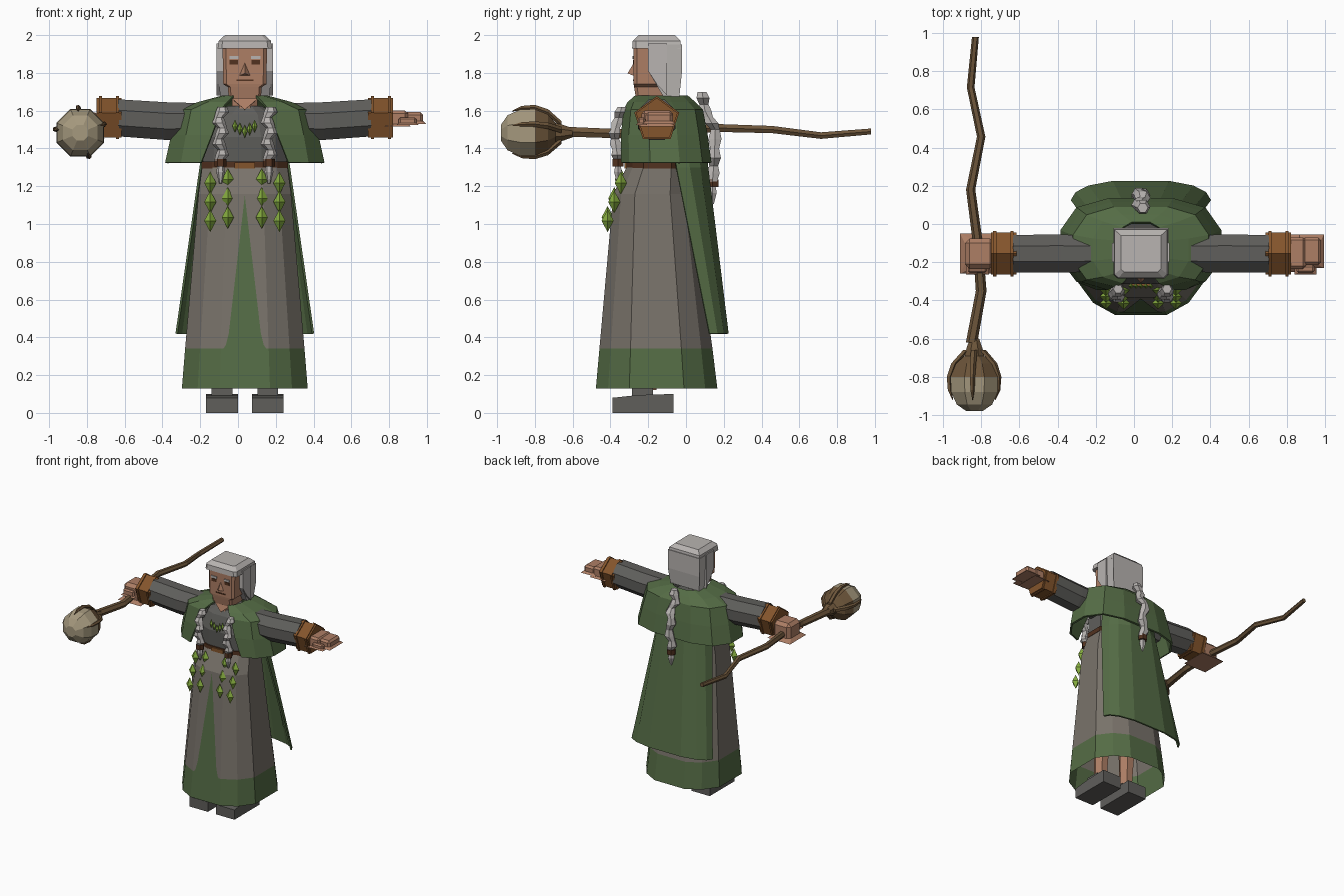
import bpy, bmesh, math
from mathutils import Vector

if "Cube" in bpy.data.objects:
    bpy.data.objects.remove(bpy.data.objects["Cube"])

CX, CY = 0.036, -0.155          # body axis


def colour(name, *rgb):
    m = bpy.data.materials.new(name)
    m.use_nodes = True
    m.diffuse_color = (*rgb, 1)
    m.node_tree.nodes["Principled BSDF"].inputs["Base Color"].default_value = (*rgb, 1)
    m.node_tree.nodes["Principled BSDF"].inputs["Roughness"].default_value = 0.9
    return m


GREEN = colour("moss green cloth", .09, .15, .06)
ROBE = colour("warm grey cloth", .19, .17, .145)
DARK = colour("dark grey cloth", .115, .113, .105)
SKIN = colour("tan skin", .42, .21, .13)
HAIR = colour("silver hair", .48, .455, .44)
LEATHER = colour("orange brown leather", .23, .09, .025)
BELT = colour("dark brown leather", .085, .032, .014)
WOOD = colour("wood brown", .15, .09, .042)
GOURD = colour("gourd beige", .38, .32, .21)
LEAF = colour("leaf green", .24, .42, .05)


def mesh(name, verts, faces, mats, rule=None, bevel=0):
    me = bpy.data.meshes.new(name)
    me.from_pydata(verts, [], faces)
    for m in mats if isinstance(mats, list) else [mats]:
        me.materials.append(m)
    bm = bmesh.new()
    bm.from_mesh(me)
    bmesh.ops.remove_doubles(bm, verts=bm.verts, dist=1e-5)
    if bevel:
        bmesh.ops.bevel(bm, geom=bm.edges[:], offset=bevel, segments=1, affect='EDGES')
    bmesh.ops.recalc_face_normals(bm, faces=bm.faces)
    if rule:
        for f in bm.faces:
            f.material_index = rule(f.calc_center_median())
    bm.to_mesh(me)
    bm.free()
    ob = bpy.data.objects.new(name, me)
    bpy.context.collection.objects.link(ob)
    return ob


def loft(name, rings, mats, closed=True, caps=True, rule=None, bevel=0):
    n = len(rings[0])
    faces = [(i * n + j, i * n + (j + 1) % n, (i + 1) * n + (j + 1) % n, (i + 1) * n + j)
             for i in range(len(rings) - 1) for j in range(n if closed else n - 1)]
    if caps and closed:
        faces += [tuple(range(n)), tuple(range((len(rings) - 1) * n, len(rings) * n))]
    return mesh(name, [p for r in rings for p in r], faces, mats, rule, bevel)


def tube(name, axis, stations, mats, sides=6, turn=0.0, **kw):
    """Stations are (x, y, z, radius); rings lie across the axis."""
    rings = []
    for x, y, z, r in stations:
        ring = []
        for k in range(sides):
            a = turn + math.tau * k / sides
            c, s = r * math.cos(a), r * math.sin(a)
            ring.append({'x': (x, y + c, z + s), 'y': (x + c, y, z + s), 'z': (x + c, y + s, z)}[axis])
        rings.append(ring)
    return loft(name, rings, mats, **kw)


def box(name, lo, hi, mat, bevel=0):
    rings = [[(lo[0], lo[1], z), (hi[0], lo[1], z), (hi[0], hi[1], z), (lo[0], hi[1], z)]
             for z in (lo[2], hi[2])]
    return loft(name, rings, mat, bevel=bevel)


def mirrored(half):
    return half + [(-x, y) for x, y in reversed(half)]


def outline(profile, z, hw, y0, y1):
    cy, d = (y0 + y1) / 2, (y1 - y0) / 2
    return [(CX + x * hw, cy + y * d, z) for x, y in profile]


# Robe skirt with hem and front panel
BODY = mirrored([(.4, -1), (.75, -.8), (1, -.45), (1, .45), (.75, .8), (.4, 1)])
Z0, Z1, F0, F1 = .13, 1.16, -.477, -.385


def front(z):
    return F0 + (F1 - F0) * (z - Z0) / (Z1 - Z0)


loft("robe_skirt", [outline(BODY, .13, .333, F0, .166), outline(BODY, .34, .316, front(.34), .14),
                    outline(BODY, Z1, .245, F1, .03), outline(BODY, 1.31, .225, -.31, .01)],
     [ROBE, GREEN], caps=False, rule=lambda c: 1 if c.z < .3 else 0)
panel = [(-.12, .33), (-.1, .36), (-.085, .42), (0, 1.15)]
panel += [(-x, z) for x, z in reversed(panel[:3])]
mesh("robe_front_panel", [(CX + x, front(z) - .004, z) for x, z in panel],
     [tuple(range(len(panel)))], GREEN)

# Torso, belt and buckle
loft("torso", [outline(BODY, 1.3, .222, -.305, .0), outline(BODY, 1.46, .215, -.315, .0),
               outline(BODY, 1.58, .17, -.28, -.02), outline(BODY, 1.625, .09, -.25, -.06)], DARK)
loft("belt", [outline(BODY, z, .23, -.315, .015) for z in (1.293, 1.33)], BELT)
box("belt_buckle", (CX - .055, -.325, 1.295), (CX + .055, -.3, 1.325), LEATHER)

# Long cloak hanging at the back
BACK = mirrored([(1, -1), (.93, -.2), (.75, .45), (.4, .92)])
cloak = loft("long_cloak", [outline(BACK, 1.55, .2, -.08, .1), outline(BACK, 1.3, .24, -.05, .125),
                            outline(BACK, .42, .367, .125, .23)], GREEN, closed=False)
cloak.modifiers.new("thickness", 'SOLIDIFY').thickness = .012


# Shoulder cape, open at the front
def cape_ring(z, hw, y0, y1, gap):
    half = [(gap, -1), (max(.8, gap + .1), -.82), (1, -.35), (1, .3), (.8, .8), (.4, 1)]
    return outline(mirrored(half), z, hw, y0, y1)


cape = loft("shoulder_cape", [cape_ring(1.325, .422, -.345, .135, .55), cape_ring(1.47, .39, -.345, .115, .45),
                              cape_ring(1.605, .355, -.33, .09, .36), cape_ring(1.645, .25, -.31, .05, .38),
                              cape_ring(1.68, .12, -.27, .01, .5)], GREEN, closed=False)
# the ring starts on the left front edge and ends on the right front edge
cape.modifiers.new("thickness", 'SOLIDIFY').thickness = .015

# Legs, boots, sleeves and bracers on both sides
for s, side in ((1, "left"), (-1, "right")):
    fx = CX + s * .121
    tube(side + "_leg", 'z', [(fx, -.2, .12, .05), (fx, -.18, .6, .07)], SKIN)
    boot = [(-.39, 0), (-.067, 0), (-.067, .1), (-.25, .095), (-.39, .08)]
    loft(side + "_boot", [[(fx + dx, y, z) for y, z in boot] for dx in (-.084, .084)], DARK)
    box(side + "_boot_cuff", (fx - .055, -.285, .08), (fx + .055, -.175, .135), DARK)

    tube(side + "_sleeve", 'x', [(CX + s * .14, CY, 1.545, .1), (CX + s * .42, CY, 1.545, .108),
                                 (CX + s * .67, CY, 1.562, .106)], DARK, sides=8, turn=math.pi / 8)
    up = math.pi / 2
    tube(side + "_bracer", 'x', [(CX + s * d, CY, 1.552, .116) for d in (.652, .785)],
         LEATHER, sides=5, turn=up)
    for d in (.675, .765):
        tube(side + "_bracer_rim", 'x', [(CX + s * (d + e), CY, 1.552, .125) for e in (-.008, .008)],
             LEATHER, sides=5, turn=up)

# Open left hand
box("left_palm", (.79, -.235, 1.515), (.9, -.07, 1.6), SKIN, .015)
box("left_fingers", (.88, -.215, 1.53), (.98, -.07, 1.592), SKIN, .015)
box("left_thumb", (.85, -.255, 1.525), (.945, -.215, 1.565), SKIN, .01)
# Right fist round the staff
box("right_fist", (-.885, -.235, 1.45), (-.73, -.075, 1.59), SKIN, .025)
box("right_thumb", (-.87, -.255, 1.5), (-.77, -.215, 1.55), SKIN, .01)

# Head and face
SQUARE = mirrored([(.85, -1), (1, -.85), (1, 1)])
loft("head", [outline(SQUARE, 1.665, .085, -.265, -.07), outline(SQUARE, 1.725, .09, -.275, -.06),
              outline(SQUARE, 1.74, .114, -.277, -.06), outline(SQUARE, 1.94, .118, -.277, -.06)], SKIN)
tube("neck", 'z', [(CX, -.2, 1.59, .07), (CX, -.17, 1.68, .075)], SKIN, sides=8, turn=math.pi / 8)
mesh("throat", [(CX - .07, -.255, 1.665), (CX + .07, -.255, 1.665), (CX, -.275, 1.605), (CX, -.15, 1.6)],
     [(0, 1, 2), (0, 2, 3), (1, 2, 3), (0, 1, 3)], SKIN)
mesh("nose", [(CX - .03, -.275, 1.785), (CX + .03, -.275, 1.785), (CX, -.31, 1.797), (CX, -.275, 1.855)],
     [(0, 1, 2), (0, 2, 3), (1, 2, 3)], SKIN)
box("mouth", (CX - .045, -.281, 1.757), (CX + .045, -.275, 1.766), BELT)
for s, side in ((1, "left"), (-1, "right")):
    ex = CX + s * .058
    box(side + "_eye", (ex - .022, -.281, 1.845), (ex + .022, -.275, 1.868), BELT)
    box(side + "_eyebrow", (ex - .024, -.284, 1.873), (ex + .024, -.275, 1.89), HAIR)

# Hair: cap and long fall round the back
loft("hair_cap", [outline(SQUARE, 1.93, .144, -.285, -.025), outline(SQUARE, 1.97, .138, -.282, -.03),
                  outline(SQUARE, 2.0, .105, -.25, -.06)], HAIR)
fall = [(-.2, 1.95), (-.2, 1.81), (-.12, 1.675), (-.035, 1.675), (-.022, 1.8), (-.022, 1.95)]
loft("hair_fall", [[(CX + s * (.144 if z > 1.78 else .13), y, z) for y, z in fall] for s in (-1, 1)], HAIR)
for s in (-1, 1):
    lock = [(-.2, 1.955), (-.2, 1.81), (-.155, 1.74), (-.1, 1.68), (-.1, 1.955)]
    loft("side_lock", [[(CX + s * d, y, z) for y, z in lock] for d in (.13, .15)], HAIR)


# Braids: knotted strands with a tie and a tail
def braid(name, x, path, knots, r):
    pts = [Vector((x, y, z)) for y, z in path]
    stations = []
    for i in range(knots * 2 + 1):
        t = i / (knots * 2) * (len(pts) - 1)
        k = min(int(t), len(pts) - 2)
        p = pts[k].lerp(pts[k + 1], t - k)
        sway = r * .25 * (-1) ** (i // 2)
        stations.append((p.x + sway, p.y, p.z, r if i % 2 else r * .68))
    tube(name, 'z', stations, HAIR, sides=6)
    e = pts[-1]
    tube(name + "_tie", 'z', [(x, e.y, e.z + .01, r * .9), (x, e.y, e.z - .03, r * .9)], BELT)
    tube(name + "_tail", 'z', [(x, e.y, e.z - .03, r * .5), (x, e.y, e.z - .06, r * .65),
                               (x, e.y, e.z - .12, r * .2)], HAIR)


for s, side in ((1, "left"), (-1, "right")):
    braid(side + "_front_braid", CX + s * .128, [(-.34, 1.62), (-.38, 1.48), (-.36, 1.335)], 5, .036)
braid("back_braid", CX, [(.085, 1.7), (.1, 1.6), (.155, 1.5), (.15, 1.35), (.14, 1.225)], 6, .04)


# Leaves on the belt strings and the necklace
def leaf(name, x, y, z, r, h):
    tube(name, 'z', [(x, y, z + h, 0), (x, y, z, r), (x, y, z - h, 0)], LEAF, sides=4, caps=False)


for s in (-1, 1):
    for off, drop in ((.09, 0), (.183, .018)):
        for k in range(3):
            leaf("belt_leaf", CX + s * off, -.345 - .035 * k, 1.235 - drop - .1 * k, .032, .06)
for k in range(-2, 3):
    leaf("necklace_leaf", CX + k * .026, -.325, 1.49 + .014 * abs(k), .014, .035)

# Staff shaft
shaft = [(-.83, .98, 1.49), (-.855, .715, 1.468), (-.8, .457, 1.5), (-.855, .18, 1.508),
         (-.82, -.08, 1.5), (-.8, -.35, 1.478), (-.85, -.62, 1.488)]
tube("staff_shaft", 'y', [(*p, .018 + .002 * i) for i, p in enumerate(shaft)], WOOD, sides=6)

# Gourd head with gripping prongs
GX, GZ = -.835, 1.483
profile = [(-.98, .045), (-.945, .1), (-.88, .132), (-.8, .136), (-.73, .105),
           (-.69, .055), (-.65, .045), (-.6, .026)]
tube("staff_gourd", 'y', [(GX, y, GZ, r) for y, r in profile], [WOOD, GOURD],
     sides=8, turn=math.pi / 8, rule=lambda c: 1 if c.y < -.8 else 0)
for deg in (20, 95, 172, 290):
    a = math.radians(deg)
    grip = [(-.66, .045, .018), (-.73, .108, .018), (-.8, .134, .015), (-.87, .131, .012), (-.92, .115, .002)]
    tube("staff_prong", 'y', [(GX + d * math.cos(a), y, GZ + d * math.sin(a), r) for y, d, r in grip],
         WOOD, sides=5)
